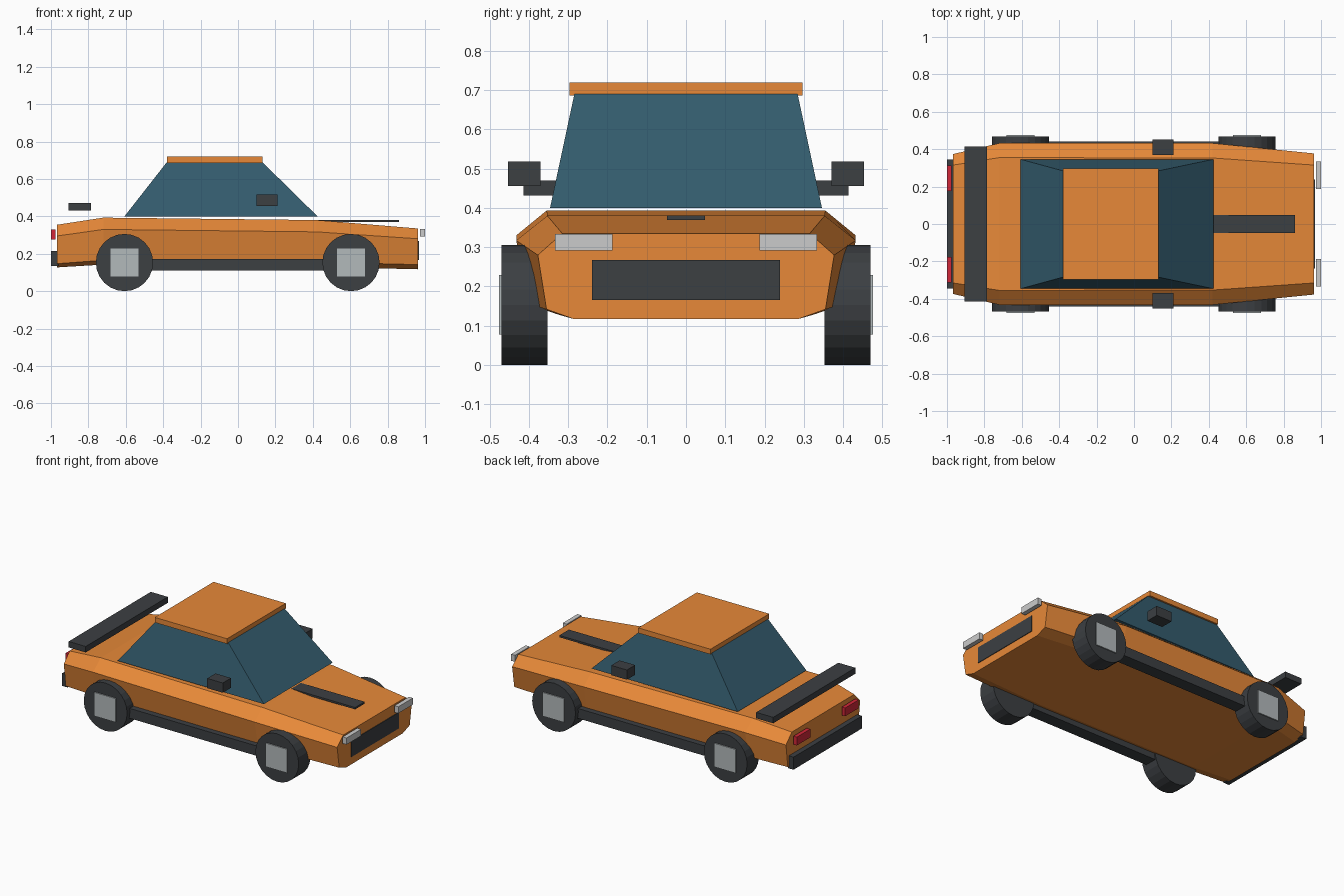
import bpy, bmesh, math

if "Cube" in bpy.data.objects:
    bpy.data.objects.remove(bpy.data.objects["Cube"])


def material(name, rgb):
    m = bpy.data.materials.new(name)
    m.diffuse_color = (*rgb, 1)
    m.use_nodes = True
    m.node_tree.nodes["Principled BSDF"].inputs["Base Color"].default_value = m.diffuse_color
    return m


ORANGE = material("orange paint", (0.80, 0.25, 0.04))
GLASS = material("blue glass", (0.035, 0.11, 0.16))
DARK = material("dark trim", (0.045, 0.05, 0.055))
SILVER = material("silver", (0.45, 0.49, 0.50))
LAMP = material("clear lamp", (0.72, 0.75, 0.72))
RED = material("red lamp", (0.65, 0.02, 0.04))


def loft(name, rings, mat):
    """Skin a list of equal-length point rings and cap both ends."""
    bm = bmesh.new()
    loops = [[bm.verts.new(p) for p in ring] for ring in rings]
    n = len(loops[0])
    for a, b in zip(loops, loops[1:]):
        for i in range(n):
            j = (i + 1) % n
            bm.faces.new((a[i], a[j], b[j], b[i]))
    bm.faces.new(loops[0])
    bm.faces.new(loops[-1])
    bmesh.ops.recalc_face_normals(bm, faces=bm.faces)
    me = bpy.data.meshes.new(name)
    bm.to_mesh(me)
    bm.free()
    me.materials.append(mat)
    ob = bpy.data.objects.new(name, me)
    bpy.context.collection.objects.link(ob)
    return ob


def rect(x0, x1, y0, y1, z):
    return [(x0, y0, z), (x1, y0, z), (x1, y1, z), (x0, y1, z)]


def box(name, x, y, z, mat):
    return loft(name, [rect(*x, *y, z[0]), rect(*x, *y, z[1])], mat)


def pair(name, x, y, z, mat):
    """Matching boxes on both sides of the car."""
    box("left_" + name, x, y, z, mat)
    box("right_" + name, x, (-y[1], -y[0]), z, mat)


# Body: eight-sided sections along the length, as (half width, height) pairs
sections = [
    (-0.967, [(0.315, 0.355), (0.374, 0.295), (0.355, 0.147), (0.285, 0.127)]),
    (-0.72, [(0.355, 0.393), (0.432, 0.330), (0.400, 0.165), (0.330, 0.142)]),
    (0.42, [(0.353, 0.380), (0.432, 0.317), (0.400, 0.155), (0.330, 0.130)]),
    (0.963, [(0.315, 0.335), (0.377, 0.280), (0.355, 0.142), (0.285, 0.117)]),
]
loft("body", [[(x, y, z) for y, z in half] + [(x, -y, z) for y, z in reversed(half)]
              for x, half in sections], ORANGE)

# Cabin and roof
loft("cabin_glass", [rect(-0.607, 0.425, -0.346, 0.346, 0.40),
                     rect(-0.38, 0.13, -0.284, 0.284, 0.69)], GLASS)
box("roof", (-0.38, 0.13), (-0.296, 0.296), (0.686, 0.719), ORANGE)

# Dark trim
box("hood_stripe", (0.41, 0.86), (-0.048, 0.048), (0.369, 0.381), DARK)
box("spoiler", (-0.905, -0.785), (-0.414, 0.414), (0.432, 0.47), DARK)
box("rear_bumper", (-1.0, -0.96), (-0.345, 0.345), (0.135, 0.215), DARK)
box("grille", (0.94, 0.967), (-0.239, 0.239), (0.166, 0.268), DARK)
pair("sill", (-0.47, 0.47), (0.36, 0.44), (0.11, 0.173), DARK)
pair("mirror", (0.10, 0.21), (0.37, 0.453), (0.456, 0.518), DARK)

# Lamps
pair("headlight", (0.972, 1.0), (0.187, 0.334), (0.291, 0.333), LAMP)
pair("tail_light", (-1.0, -0.976), (0.176, 0.312), (0.277, 0.33), RED)

# Wheels with square hubcaps
R, SIDES = 0.153, 24
for end, x in (("rear", -0.607), ("front", 0.604)):
    for side, s in (("left", 1), ("right", -1)):
        angles = [2 * math.pi * i / SIDES for i in range(SIDES)]
        loft(f"{end}_{side}_wheel",
             [[(x + R * math.sin(a), s * y, R + R * math.cos(a)) for a in angles]
              for y in (0.352, 0.469)], DARK)
    pair(f"{end}_hubcap", (x - 0.075, x + 0.075), (0.46, 0.476), (0.078, 0.229), SILVER)
